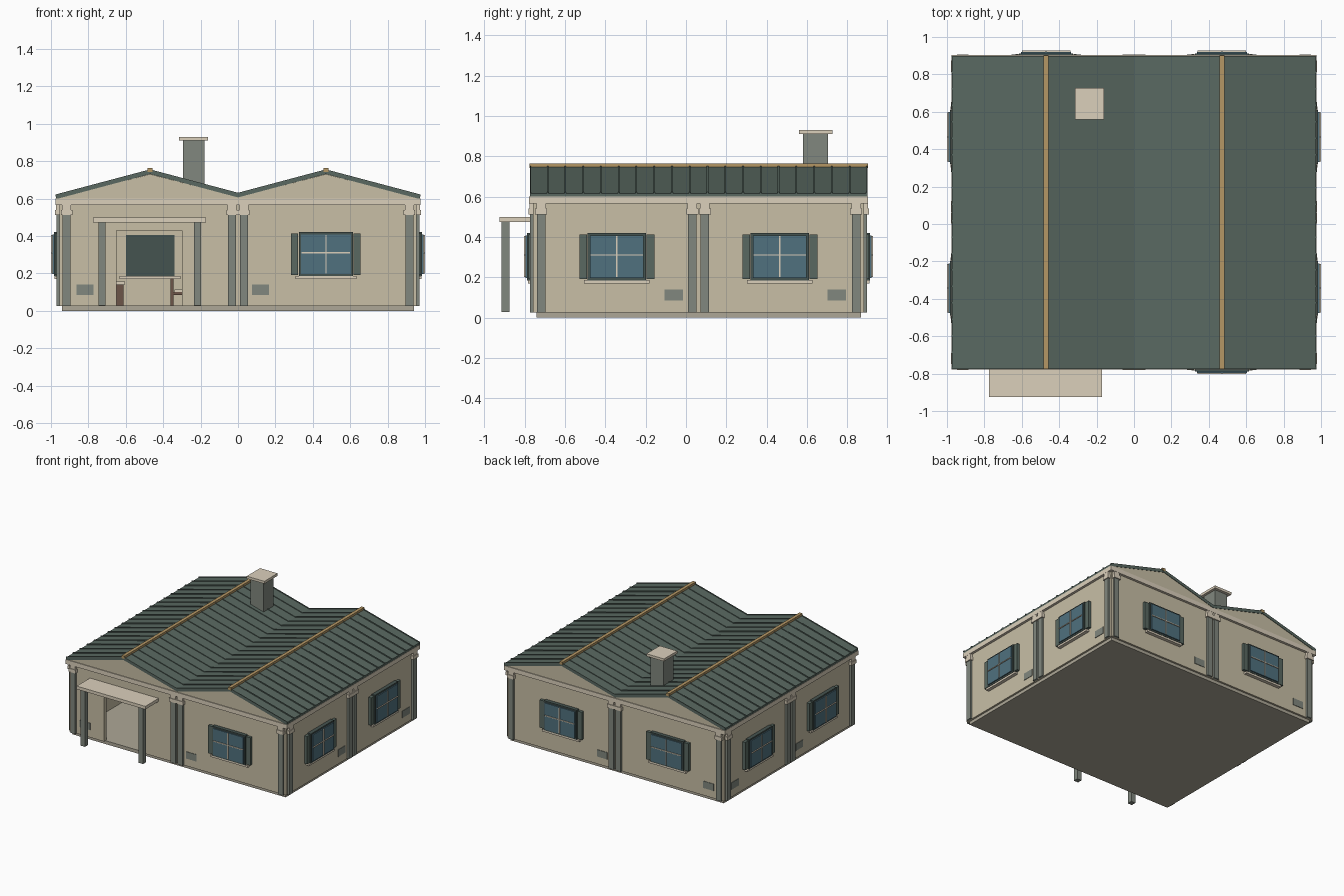
import bpy, bmesh
from mathutils import Matrix, Vector

if "Cube" in bpy.data.objects:
    bpy.data.objects.remove(bpy.data.objects["Cube"])

CY, HX, HY = 0.0625, 0.955, 0.82      # house centre in y, wall half sizes
mats = {}
COL = dict(wall=(.58, .52, .38), trim=(.71, .63, .50), grey=(.22, .245, .21), roof=(.10, .14, .12),
           dark=(.06, .087, .08), glass=(.08, .165, .21), ridge=(.46, .31, .13),
           base=(.42, .39, .31), wood=(.15, .09, .065))


def finish(name, bm, col):
    bmesh.ops.recalc_face_normals(bm, faces=bm.faces)
    me = bpy.data.meshes.new(name)
    bm.to_mesh(me)
    bm.free()
    if col not in mats:
        mats[col] = bpy.data.materials.new(col)
        mats[col].diffuse_color = (*COL[col], 1)
    me.materials.append(mats[col])
    ob = bpy.data.objects.new(name, me)
    bpy.context.collection.objects.link(ob)
    return ob


def boxes(name, lst, col):
    """One object out of boxes (x0, x1, y0, y1, z0, z1)."""
    bm = bmesh.new()
    for x0, x1, y0, y1, z0, z1 in lst:
        m = Matrix.Translation(((x0 + x1) / 2, (y0 + y1) / 2, (z0 + z1) / 2))
        m = m @ Matrix.Diagonal((abs(x1 - x0), abs(y1 - y0), z1 - z0, 1))
        bmesh.ops.create_cube(bm, size=1, matrix=m)
    return finish(name, bm, col)


def extrude_y(name, pts, spans, col):
    """Extrude an x-z outline along each (y0, y1) span."""
    bm = bmesh.new()
    for y0, y1 in spans:
        f = bm.faces.new([bm.verts.new((x, y0, z)) for x, z in pts])
        g = bmesh.ops.extrude_face_region(bm, geom=[f])
        bmesh.ops.translate(bm, vec=Vector((0, y1 - y0, 0)),
                            verts=[v for v in g['geom'] if isinstance(v, bmesh.types.BMVert)])
    return finish(name, bm, col)


def on(side, u0, u1, d0, d1, z0, z1):
    """Box on a wall: u along the wall, d outwards from its face."""
    if side in ('front', 'back'):
        s = -1 if side == 'front' else 1
        a, b = sorted((CY + s * (HY + d0), CY + s * (HY + d1)))
        return (u0, u1, a, b, z0, z1)
    s = -1 if side == 'left' else 1
    a, b = sorted((s * (HX + d0), s * (HX + d1)))
    return (a, b, u0, u1, z0, z1)


# floor slab and walls, with the doorway notched into the front wall
T = 0.03
boxes('floor_slab', [(-.94, .94, CY - .805, CY + .805, 0, .027)], 'base')
gable = [(HX, .602), (.47, .733), (0, .61), (-.47, .733), (-HX, .602)]
door = [(-.65, .025), (-.65, .43), (-.30, .43), (-.30, .025)]
extrude_y('front_wall', [(-HX, .025)] + door + [(HX, .025)] + gable, [(CY - HY, CY - HY + T)], 'wall')
extrude_y('back_wall', [(-HX, .025), (HX, .025)] + gable, [(CY + HY - T, CY + HY)], 'wall')
boxes('side_walls', [(min(s * HX, s * (HX - T)), max(s * HX, s * (HX - T)),
                      CY - HY + T, CY + HY - T, .025, .602) for s in (-1, 1)], 'wall')

# gable faces flush with the roof ends
tri = [(-.972, .597), (.972, .597), (.972, .6), (.47, .73), (0, .607), (-.47, .73), (-.972, .6)]
extrude_y('gable_faces', tri, [(CY - .834, CY - HY), (CY + HY, CY + .834)], 'wall')

# frieze band, pilasters, capitals and vents on all four sides
frieze, shafts, caps, vents = [], [], [], []
for side in ('front', 'back', 'left', 'right'):
    along_x = side in ('front', 'back')
    c, h = (0, HX) if along_x else (CY, HY)
    e = .02 if along_x else .0
    frieze.append(on(side, c - h - e, c + h + e, 0, .02, .565, .6))
    for u in (-h + .039, -.031, .031, h - .039):
        u += c
        shafts.append(on(side, u - .0215, u + .0215, 0, .016, .025, .512))
        caps.append(on(side, u - .03, u + .03, 0, .024, .512, .54))
        caps.append(on(side, u - .024, u + .024, 0, .019, .54, .566))
    for u in ((-.818, .12) if along_x else (-.06, .748)):
        vents.append(on(side, u - .046, u + .046, 0, .004, .085, .14))
boxes('frieze', frieze, 'trim')
boxes('pilasters', shafts, 'grey')
boxes('capitals', caps, 'trim')
boxes('vents', vents, 'grey')

# windows: frame, glass, glazing bars, shutters, sills and inner panel
frames, glass, bars, shutters, sills, inner = [], [], [], [], [], []
places = [('front', .47), ('back', .47), ('back', -.47)]
places += [(s, y) for s in ('left', 'right') for y in (-.343, .465)]
Z0, Z1, W = .185, .42, .145
for s, u in places:
    for k in (-1, 1):
        a, b = sorted((u + k * W, u + k * (W - .015)))
        frames.append(on(s, a, b, 0, .03, Z0, Z1))
        a, b = sorted((u + k * (W + .003), u + k * (W + .041)))
        shutters.append(on(s, a, b, 0, .024, Z0 + .007, Z1 - .007))
    for z in (Z0, Z1 - .015):
        frames.append(on(s, u - W + .015, u + W - .015, 0, .03, z, z + .015))
    glass.append(on(s, u - W + .012, u + W - .012, 0, .038, Z0 + .012, Z1 - .012))
    bars.append(on(s, u - .003, u + .003, .02, .045, Z0 + .015, Z1 - .015))
    bars.append(on(s, u - W + .015, u + W - .015, .02, .0445, .307, .313))
    sills.append(on(s, u - .163, u + .163, 0, .027, .17, .186))
    sills.append(on(s, u - .163, u + .163, -T - .025, -T, .17, .187))
    inner.append(on(s, u - .13, u + .13, -T - .002, 0, .187, .405))
boxes('window_frames', frames, 'dark')
boxes('window_glass', glass, 'glass')
boxes('glazing_bars', bars, 'trim')
boxes('shutters', shutters, 'roof')
boxes('window_sills', sills, 'trim')
boxes('window_backs', inner, 'dark')

# double-gabled roof with raised seams and ridge caps
R0, R1, N = CY - .837, CY + .837, 19


def roof_outline(lift, drop, x=.973):
    top = [(-x, .616), (-.47, .75), (0, .625), (.47, .75), (x, .616)]
    return [(a, z + lift) for a, z in top] + [(a, z - drop) for a, z in reversed(top)]


extrude_y('roof', roof_outline(0, .019), [(R0, R1)], 'roof')
step = (R1 - R0) / N
seams = [(min(max(R0 + i * step - .004, R0), R1 - .006), min(max(R0 + i * step + .004, R0 + .006), R1))
         for i in range(N + 1)]
extrude_y('roof_seams', roof_outline(.006, .005, .975), seams, 'roof')
boxes('ridge_caps', [(x - .013, x + .013, R0 - .002, R1 + .002, .742, .764) for x in (-.47, .47)], 'ridge')

# chimney
boxes('chimney', [(-.295, -.18, .58, .705, .62, .912)], 'grey')
boxes('chimney_cap', [(-.315, -.16, .56, .727, .91, .93)], 'trim')

# porch
boxes('porch_roof', [(-.775, -.17, -.925, CY - HY, .473, .498)], 'trim')
boxes('porch_posts', [(x - .019, x + .019, -.915, -.876, .027, .475) for x in (-.728, -.216)], 'grey')

# furniture glimpsed through the doorway
boxes('bed_frame', [(-.90, -.612, .35, .80, .027, .14)], 'wood')
boxes('bed_mattress', [(-.89, -.605, .36, .79, .14, .157)], 'trim')
legs = [(x, x + .015, y, y + .015, .027, .10) for x in (-.36, -.255) for y in (.30, .40)]
boxes('chair_frame', legs + [(-.36, -.345, .30, .415, .10, .172),
                             (-.345, -.24, .30, .415, .085, .10)], 'wood')
boxes('chair_cushion', [(-.34, -.245, .305, .41, .10, .115)], 'trim')

for m in bpy.data.materials:
    if m.users and not m.is_grease_pencil:
        m.use_nodes = True
        m.node_tree.nodes["Principled BSDF"].inputs["Base Color"].default_value = m.diffuse_color
